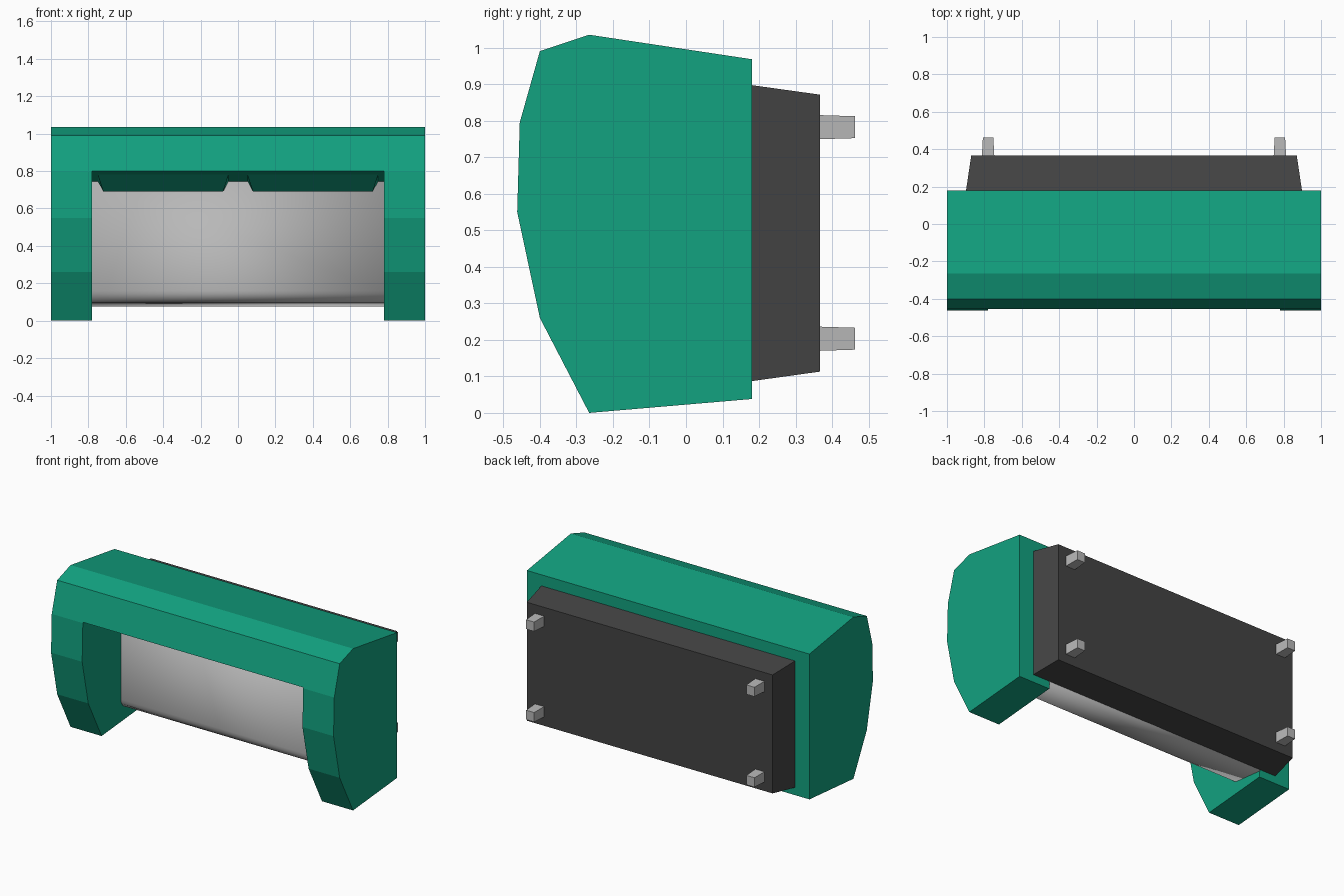
import bpy, math

if "Cube" in bpy.data.objects:
    bpy.data.objects.remove(bpy.data.objects["Cube"])


def material(name, rgb):
    m = bpy.data.materials.new(name)
    m.diffuse_color = (*rgb, 1)
    m.use_nodes = True
    m.node_tree.nodes["Principled BSDF"].inputs["Base Color"].default_value = m.diffuse_color
    return m


GREEN = material("green", (0.006, 0.36, 0.215))
DARK = material("dark grey", (0.058, 0.058, 0.058))
LIGHT = material("light grey", (0.48, 0.48, 0.48))


def make(name, verts, faces, mat):
    me = bpy.data.meshes.new(name)
    me.from_pydata(verts, [], faces)
    me.materials.append(mat)
    ob = bpy.data.objects.new(name, me)
    bpy.context.collection.objects.link(ob)
    # consistent outward normals
    import bmesh
    bm = bmesh.new()
    bm.from_mesh(me)
    bmesh.ops.recalc_face_normals(bm, faces=bm.faces)
    bm.to_mesh(me)
    bm.free()
    return ob


def loft(name, a, b, mat):
    """Closed solid between two matching rings of points."""
    n = len(a)
    faces = [tuple(range(n)), tuple(range(n, 2 * n))]
    faces += [(i, (i + 1) % n, n + (i + 1) % n, n + i) for i in range(n)]
    return make(name, a + b, faces, mat)


def prism(name, profile, half, mat):
    """Side profile (y, z) extruded along x."""
    return loft(name, [(-half, y, z) for y, z in profile],
                [(half, y, z) for y, z in profile], mat)


def back_rect(x, z, hx, hz, y):
    return [(x - hx, y, z - hz), (x + hx, y, z - hz),
            (x + hx, y, z + hz), (x - hx, y, z + hz)]


# Faceted shell with a notch cut through its lower middle
shell = prism("shell", [(-.265, 1.035), (-.40, .99), (-.455, .795), (-.462, .55),
                        (-.40, .26), (-.265, 0), (.18, .038), (.18, .968)], 1, GREEN)
cutter = prism("notch_cutter", [(-.6, .821), (-.07, .745), (.12, .745), (.12, .5),
                                (.3, .5), (.3, -.2), (-.6, -.2)], .78, GREEN)
cutter.hide_render = True
cutter.hide_viewport = True
cut = shell.modifiers.new("notch", 'BOOLEAN')
cut.operation = 'DIFFERENCE'
cut.solver = 'EXACT'
cut.object = cutter

# Inner panel with a rounded lower edge
curve = [(-.005 - .065 * math.cos(t), .16 - .065 * math.sin(t))
         for t in (math.radians(15 * i) for i in range(6))]
panel = prism("inner_panel", [(-.07, .75)] + curve + [(.18, .076), (.18, .75)], .785, LIGHT)
for p in panel.data.polygons:
    p.use_smooth = True

# Wedge-shaped lamps under the canopy
for side, tag in ((-1, "left"), (1, "right")):
    cx = .4 * side
    top = [(cx - .35, -.32, .782), (cx + .35, -.32, .782),
           (cx + .35, -.075, .747), (cx - .35, -.075, .747)]
    low = [(cx - .32, -.18, .69), (cx + .32, -.18, .69),
           (cx + .32, -.10, .69), (cx - .32, -.10, .69)]
    loft(tag + "_lamp", top, low, GREEN)

# Tapered back box
loft("back_box", back_rect(0, .492, .898, .405, .18),
     back_rect(0, .492, .87, .379, .367), DARK)

# Four mounting pegs
for x in (-.78, .78):
    for z in (.203, .782):
        loft("mounting_peg", back_rect(x, z, .033, .033, .365),
             back_rect(x, z, .028, .03, .462), LIGHT)
